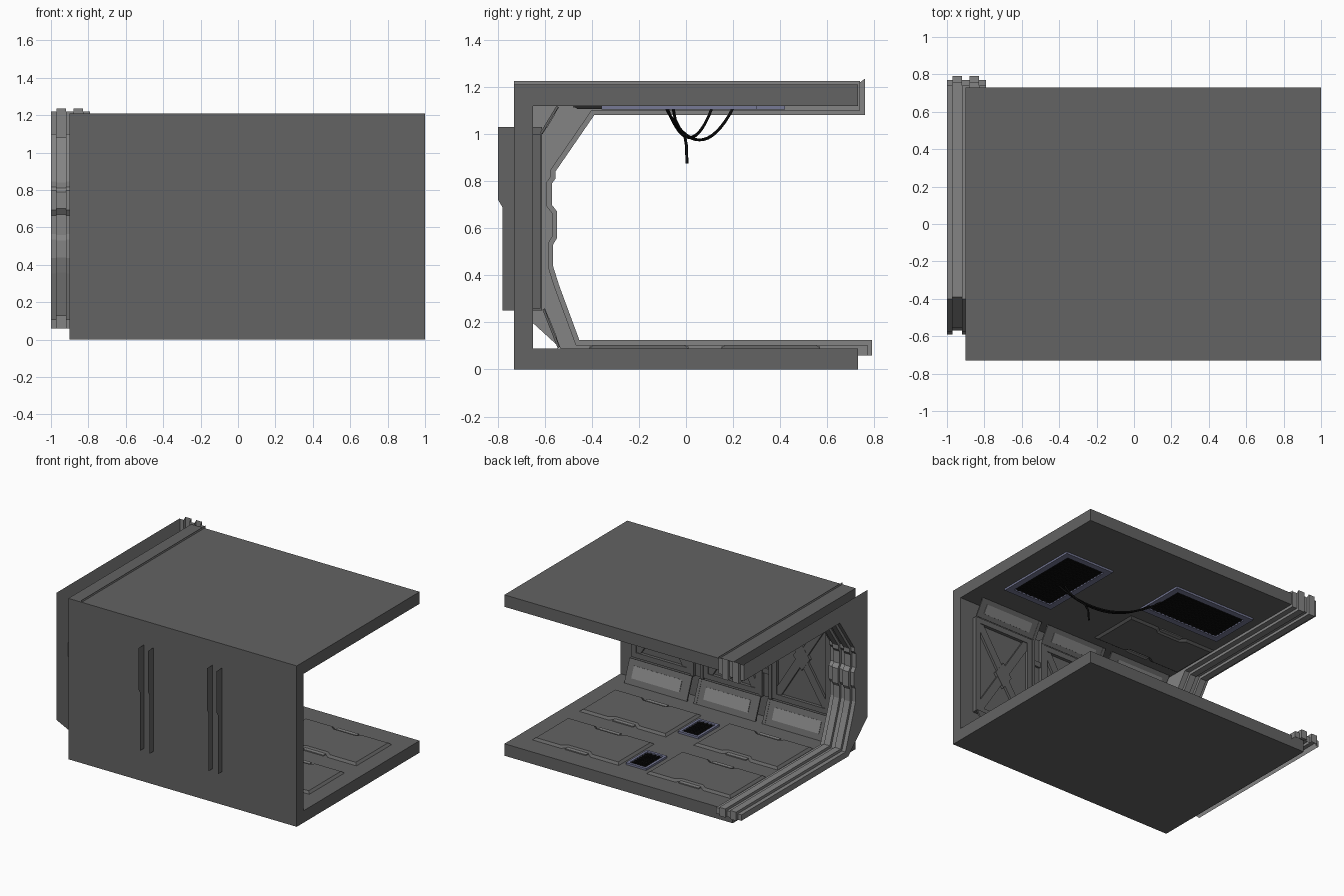
import bpy, bmesh, math
from mathutils import Vector

if "Cube" in bpy.data.objects:
    bpy.data.objects.remove(bpy.data.objects["Cube"])

def material(name, c):
    m = bpy.data.materials.new(name)
    m.diffuse_color = (*c, 1)
    m.use_nodes = True
    m.node_tree.nodes["Principled BSDF"].inputs["Base Color"].default_value = m.diffuse_color
    return m

GREY = material("dark grey metal", (.125, .125, .125))
LIGHT = material("light grey metal", (.23, .23, .23))
BLUE = material("blue grey frame", (.18, .19, .30))
BLACK = material("black", (.004, .004, .004))

def mesh_object(name, verts, faces, mat, recalc=True):
    me = bpy.data.meshes.new(name)
    me.from_pydata(verts, [], faces)
    if recalc:
        bm = bmesh.new()
        bm.from_mesh(me)
        bmesh.ops.recalc_face_normals(bm, faces=bm.faces)
        bm.to_mesh(me)
        bm.free()
    me.materials.append(mat)
    ob = bpy.data.objects.new(name, me)
    bpy.context.collection.objects.link(ob)
    return ob

def place(p, axis, d):
    return {'x': (d, p[0], p[1]), 'y': (p[0], d, p[1]), 'z': (p[0], p[1], d)}[axis]

def prism(name, pts, axis, a, b, mat, top=None):
    """Extrude a 2D outline along an axis; 'top' may be a different end outline."""
    n = len(pts)
    verts = [place(p, axis, a) for p in pts] + [place(p, axis, b) for p in (top or pts)]
    faces = [list(range(n)), list(range(n, 2 * n))]
    faces += [(i, (i + 1) % n, n + (i + 1) % n, n + i) for i in range(n)]
    return mesh_object(name, verts, faces, mat)

def rect(a0, b0, a1, b1):
    return [(a0, b0), (a1, b0), (a1, b1), (a0, b1)]

def offset(pts, d, closed):
    """Mitred offset of a 2D path, to the left for positive d."""
    out, n = [], len(pts)
    for i, p in enumerate(pts):
        p = Vector(p)
        dirs = []
        if closed or i > 0:
            dirs.append((p - Vector(pts[i - 1])).normalized())
        if closed or i < n - 1:
            dirs.append((Vector(pts[(i + 1) % n]) - p).normalized())
        ns = [Vector((-v.y, v.x)) for v in dirs]
        m = sum(ns, Vector((0, 0))).normalized()
        out.append(tuple(p + m * d / max(.4, m.dot(ns[0]))))
    return out

# Floor, back wall and ceiling in one C-shaped shell
prism("corridor_shell", [(-.73, 0), (.73, 0), (.73, .09), (-.65, .09), (-.65, 1.12),
                         (.73, 1.12), (.73, 1.21), (-.73, 1.21)], 'x', -.9, 1, GREY)

# End rib: stepped section swept along the opening, open at the back
ridge = [(.76, 1.235), (.76, 1.08), (-.39, 1.08), (-.555, .84), (-.555, .81), (-.57, .79),
         (-.57, .70), (-.547, .67), (-.547, .56), (-.565, .53), (-.565, .44), (-.54, .36),
         (-.453, .125), (.79, .125), (.79, .06)]
base = offset(ridge, -.02, False)
base[0] = (.74, 1.22)
section = [(-1, 0), (-.97, 0), (-.97, 1), (-.92, 1), (-.92, 0),
           (-.88, 0), (-.88, 1), (-.83, 1), (-.83, 0), (-.79, 0)]
n, k = len(ridge), len(section)
verts = [(x, *(ridge if lv else base)[i]) for i in range(n) for x, lv in section]
faces = [(i * k + j, i * k + j + 1, (i + 1) * k + j + 1, (i + 1) * k + j)
         for i in range(n - 1) for j in range(k - 1)]
mesh_object("rib_channel", verts, faces, LIGHT)

# Side plates of the rib
outer = [(.74, 1.225), (-.73, 1.225)] + [(-.73, p[1]) for p in ridge[3:11]]
outer += [(-.73, .27), (-.5, .06), (.77, .06)]
inner = base[1:n - 1]
m = len(inner)
for name, x in (("rib_outer_plate", -1), ("rib_inner_plate", -.79)):
    mesh_object(name, [(x, *p) for p in inner + outer],
                [(i, i + 1, m + i + 1, m + i) for i in range(m - 1)], LIGHT)

# Notched, bevelled panels on floor and ceiling
def notched_panel(name, x0, y0, x1, y1, z, h):
    L, d = x1 - x0, .03
    xs = [x0 + L * f for f in (.33, .38, .62, .67)]
    low = [(x0, y0), (xs[0], y0), (xs[1], y0 + d), (xs[2], y0 + d), (xs[3], y0), (x1, y0)]
    high = [(x, y1 - (y - y0)) for x, y in reversed(low)]
    pts = low + high
    prism(name, pts, 'z', z, z + h, GREY, offset(pts, .018, True))
    for s, y in (("front", y0), ("back", y1 - d)):
        prism(name + "_trim_" + s, rect(xs[1], y, xs[2], y + d), 'z', z, z + h * .5, LIGHT)

for i, (x0, x1) in enumerate(((-.77, -.07), (.16, .88))):
    for j, (y0, y1) in enumerate(((-.41, .01), (.15, .57))):
        notched_panel(f"floor_panel_{i}{j}", x0, y0, x1, y1, .09, .015)
notched_panel("ceiling_panel", -.79, -.48, -.05, -.09, 1.12, -.013)

# Grates: black mesh in a blue-grey frame
def grate(name, x0, y0, x1, y1, z, s, w, pitch):
    for i, r in enumerate((rect(x0, y0, x1, y0 + w), rect(x0, y1 - w, x1, y1),
                           rect(x0, y0 + w, x0 + w, y1 - w), rect(x1 - w, y0 + w, x1, y1 - w))):
        prism(f"{name}_frame_{i}", r, 'z', z, z + s * .015, BLUE)
    a0, b0, a1, b1 = x0 + w, y0 + w, x1 - w, y1 - w
    prism(name + "_backing", rect(a0, b0, a1, b1), 'z', z, z + s * .004, BLACK)
    for axis, lo, hi in (('x', a0, a1), ('y', b0, b1)):
        c = max(2, round((hi - lo) / pitch))
        for i in range(1, c):
            p = lo + (hi - lo) * i / c
            q = pitch * .15
            r = rect(p - q, b0, p + q, b1) if axis == 'x' else rect(a0, p - q, a1, p + q)
            prism(f"{name}_bar_{axis}{i}", r, 'z', z, z + s * .009, BLACK)

grate("ceiling_grate_right", .44, -.36, .85, .30, 1.12, -1, .045, .035)
grate("ceiling_grate_left", -.71, .03, -.03, .42, 1.12, -1, .045, .035)
grate("floor_grate_front", -.04, -.34, .13, -.09, .09, 1, .02, .03)
grate("floor_grate_back", -.04, .28, .13, .53, .09, 1, .02, .03)

# Wall bays: sloped panels with light inserts, and a cross-braced middle
def sloped(name, x0, x1, p, q, t, mat):
    p, q = Vector(p), Vector(q)
    d = (q - p).normalized()
    nrm = Vector((abs(d.y), 0)) + Vector((0, d.x if d.y < 0 else -d.x))
    prism(name, [tuple(v) for v in (p, q, q + nrm * t, p + nrm * t)], 'x', x0, x1, mat)

def mix(p, q, f):
    return (p[0] + (q[0] - p[0]) * f, p[1] + (q[1] - p[1]) * f)

slopes = {"lower": ((-.545, .09), (-.61, .255)), "upper": ((-.55, 1.12), (-.62, 1.005))}
for i, (x0, x1) in enumerate(((-.77, -.28), (-.18, .29), (.39, .89))):
    for s, (p, q) in slopes.items():
        sloped(f"{s}_slope_{i}", x0, x1, p, q, .01, GREY)
        sloped(f"{s}_insert_{i}", x0 + .05, x1 - .05, mix(p, q, .25), mix(p, q, .75), .014, LIGHT)
    z0, z1, w = .26, 1.0, .04
    prism(f"bay_back_{i}", rect(x0, z0, x1, z1), 'y', -.65, -.642, GREY)
    for j, r in enumerate((rect(x0, z0, x1, z0 + w), rect(x0, z1 - w, x1, z1),
                           rect(x0, z0, x0 + w, z1), rect(x1 - w, z0, x1, z1))):
        prism(f"bay_frame_{i}{j}", r, 'y', -.65, -.618, GREY)
    g = .035
    for j, (a, b) in enumerate(((x0 + w, x1 - w), (x1 - w, x0 + w))):
        prism(f"bay_brace_{i}{j}", [(a - g, z0 + w), (a + g, z0 + w), (b + g, z1 - w), (b - g, z1 - w)],
              'y', -.65, -.624 + j * .001, GREY)
    cx, cz = (x0 + x1) / 2, (z0 + z1) / 2
    prism(f"bay_hub_{i}", [(cx - .07, cz), (cx, cz - .1), (cx + .07, cz), (cx, cz + .1)],
          'y', -.65, -.622, GREY)

# Pillars between bays, with thin fins through the outside of the wall
for i, c in enumerate((-.23, .34)):
    prism(f"pillar_core_{i}", rect(c - .025, .25, c + .025, 1.03), 'y', -.65, -.635, GREY)
    for j, x in enumerate((c - .04, c + .04)):
        prism(f"pillar_rail_{i}{j}", rect(x - .012, .25, x + .012, 1.03), 'y', -.65, -.612, GREY)
        for s, (p, q) in slopes.items():
            sloped(f"pillar_{s}_{i}{j}", x - .012, x + .012, p, q, .012, GREY)
        mesh_object(f"outer_fin_{i}{j}", [(x, -.65, .25), (x, -.78, .25), (x, -.78, .69),
                    (x, -.798, .72), (x, -.798, 1.03), (x, -.65, 1.03)], [range(6)], GREY, False)
    for j, z in enumerate((.45, .64, .83)):
        prism(f"pillar_clamp_{i}{j}", rect(c - .04, z - .02, c + .04, z + .02), 'y', -.65, -.62, GREY)

# Hanging cables
def cable(name, pts):
    cu = bpy.data.curves.new(name, 'CURVE')
    cu.dimensions = '3D'
    cu.bevel_depth = .0065
    cu.bevel_resolution = 1
    cu.use_fill_caps = True
    sp = cu.splines.new('POLY')
    sp.points.add(len(pts) - 1)
    for p, co in zip(sp.points, pts):
        p.co = (*co, 1)
    cu.materials.append(BLACK)
    bpy.context.collection.objects.link(bpy.data.objects.new(name, cu))

def sagging(p, q, sag, steps=16):
    p, q = Vector(p), Vector(q)
    return [p.lerp(q, t) - Vector((0, 0, 4 * sag * t * (1 - t)))
            for t in (i / steps for i in range(steps + 1))]

cable("cable_short", sagging((.6, -.08, 1.11), (-.05, .11, 1.11), .125))
cable("cable_long", sagging((.6, -.085, 1.11), (-.08, .2, 1.11), .135))
cable("cable_loose", [(.57, -.055, 1.11), (.53, -.045, 1.06), (.48, -.025, 1.02),
                      (.43, -.005, .99), (.41, .002, .95), (.405, .004, .875)])
